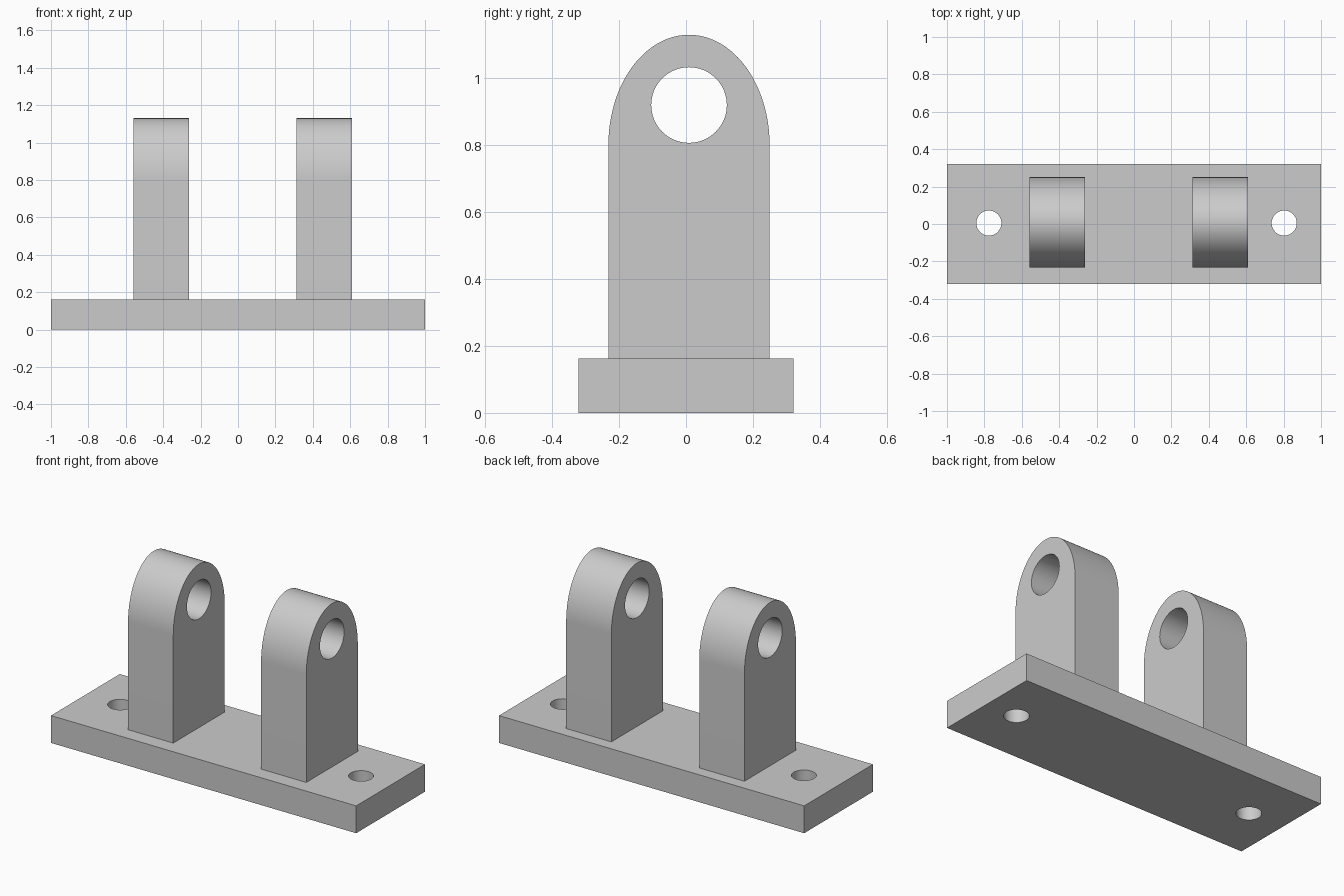
import bpy, bmesh, math
from mathutils import Matrix, Vector

cube = bpy.data.objects.get("Cube")
if cube:
    bpy.data.objects.remove(cube, do_unlink=True)

# Single plain grey material
COLOUR = (0.6, 0.6, 0.6, 1)
grey = bpy.data.materials.new("plain_grey")
grey.use_nodes = True
grey.diffuse_color = COLOUR
grey.node_tree.nodes["Principled BSDF"].inputs["Base Color"].default_value = COLOUR


def arc(u, v, ru, rv, end, count):
    """Points on an ellipse from angle 0 to end."""
    return [(u + ru * math.cos(end * i / count), v + rv * math.sin(end * i / count))
            for i in range(count + 1)]


def circle(u, v, r, count=64):
    return arc(u, v, r, r, math.tau, count)[:-1]


def extruded_part(name, loops, depth, matrix):
    """Fill an outline with holes, extrude it and place it."""
    bm = bmesh.new()
    edges = []
    for loop in loops:
        verts = [bm.verts.new((u, v, 0)) for u, v in loop]
        edges += [bm.edges.new((a, b)) for a, b in zip(verts, verts[1:] + verts[:1])]
    bmesh.ops.triangle_fill(bm, edges=edges, use_beauty=True)
    result = bmesh.ops.extrude_face_region(bm, geom=bm.faces[:], use_keep_orig=True)
    top = [g for g in result["geom"] if isinstance(g, bmesh.types.BMVert)]
    bmesh.ops.translate(bm, verts=top, vec=(0, 0, depth))
    bmesh.ops.recalc_face_normals(bm, faces=bm.faces[:])
    bm.transform(matrix)
    mesh = bpy.data.meshes.new(name)
    bm.to_mesh(mesh)
    bm.free()
    mesh.materials.append(grey)
    obj = bpy.data.objects.new(name, mesh)
    bpy.context.collection.objects.link(obj)
    bpy.ops.object.select_all(action='DESELECT')
    obj.select_set(True)
    bpy.context.view_layer.objects.active = obj
    bpy.ops.object.shade_smooth_by_angle(angle=math.radians(30))
    return obj


# Base plate with two bolt holes
BASE_TOP = 0.162
outline = [(-1, -0.322), (1, -0.322), (1, 0.322), (-1, 0.322)]
bolt_holes = [circle(x, 0.005, 0.067) for x in (-0.776, 0.803)]
extruded_part("base_plate", [outline] + bolt_holes, BASE_TOP, Matrix.Identity(4))

# Upright lugs: straight sides, elliptical crown, round pin hole
MID, HALF, SPRING, TOP = 0.009, 0.241, 0.80, 1.13
profile = [(MID - HALF, BASE_TOP), (MID + HALF, BASE_TOP)]
profile += arc(MID, SPRING, HALF, TOP - SPRING, math.pi, 48)
pin_hole = circle(MID, 0.92, 0.113)
# Profile axes become y and z, depth runs along x
upright = Matrix(((0, 0, 1), (1, 0, 0), (0, 1, 0))).to_4x4()
for name, x in (("right_lug", -0.558), ("left_lug", 0.314)):
    extruded_part(name, [profile, pin_hole], 0.296,
                  Matrix.Translation(Vector((x, 0, 0))) @ upright)
